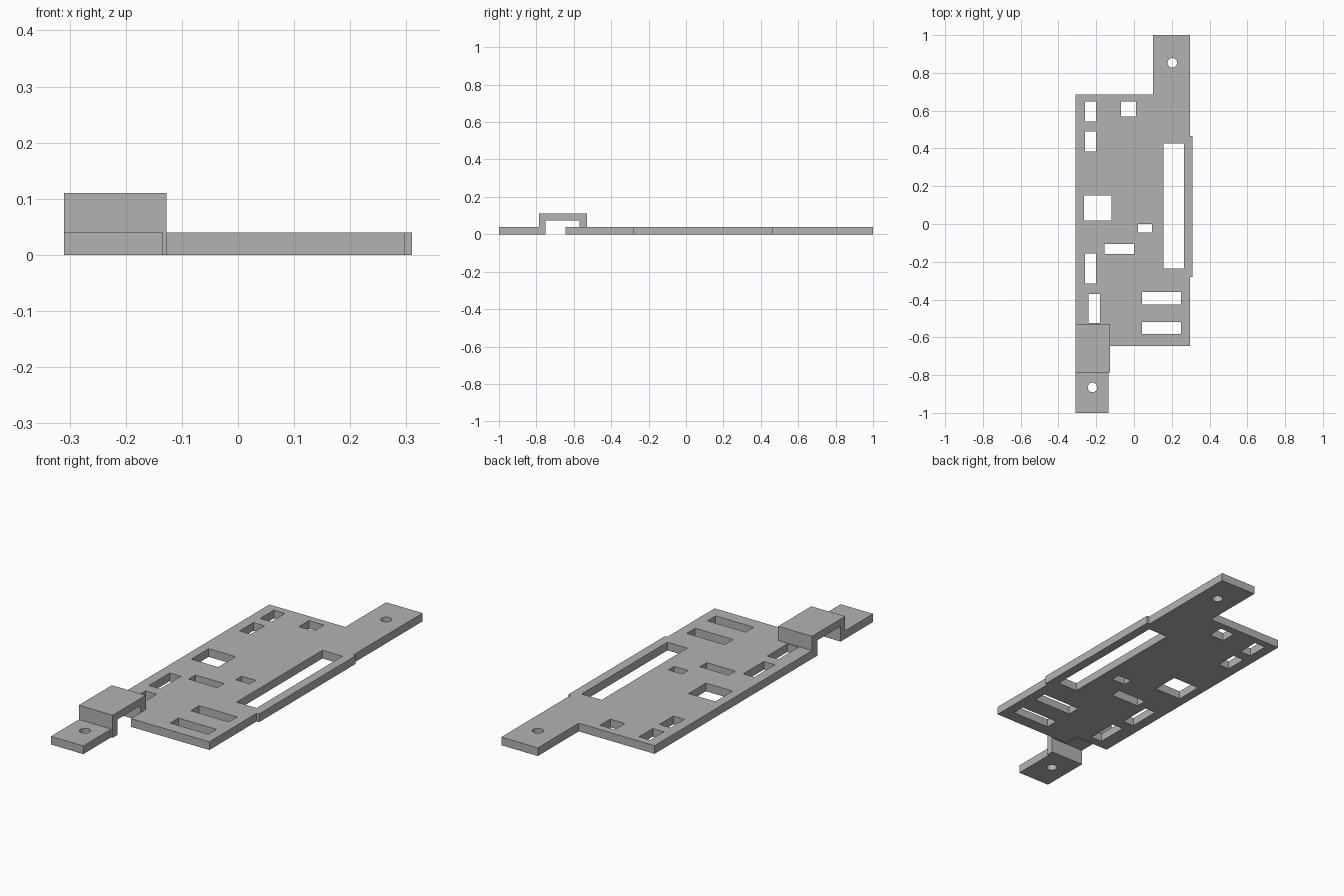
import bpy, bmesh, math
from mathutils import Vector

if "Cube" in bpy.data.objects:
    bpy.data.objects.remove(bpy.data.objects["Cube"])

T = 0.04  # sheet thickness

grey = bpy.data.materials.new("plain_grey")
grey.diffuse_color = (0.45, 0.45, 0.45, 1)
grey.use_nodes = True
grey.node_tree.nodes["Principled BSDF"].inputs["Base Color"].default_value = grey.diffuse_color


def extrude(name, points, direction):
    """Solid prism from a closed outline pushed along a direction."""
    bm = bmesh.new()
    face = bm.faces.new([bm.verts.new(p) for p in points])
    res = bmesh.ops.extrude_face_region(bm, geom=[face])
    moved = [v for v in res["geom"] if isinstance(v, bmesh.types.BMVert)]
    bmesh.ops.translate(bm, verts=moved, vec=Vector(direction))
    bmesh.ops.recalc_face_normals(bm, faces=bm.faces)
    mesh = bpy.data.meshes.new(name)
    bm.to_mesh(mesh)
    bm.free()
    mesh.materials.append(grey)
    obj = bpy.data.objects.new(name, mesh)
    bpy.context.collection.objects.link(obj)
    return obj


def cut(obj, name, outlines):
    """Punch vertical openings through a part."""
    for i, outline in enumerate(outlines):
        cutter = extrude(f"{name}_{i}", [(x, y, -0.1) for x, y in outline], (0, 0, 0.3))
        cutter.hide_render = True
        cutter.hide_set(True)
        mod = obj.modifiers.new(cutter.name, "BOOLEAN")
        mod.operation = "DIFFERENCE"
        mod.solver = "EXACT"
        mod.object = cutter
    # bake the cuts, then drop the cutters
    graph = bpy.context.evaluated_depsgraph_get()
    baked = bpy.data.meshes.new_from_object(obj.evaluated_get(graph))
    cutters = [m.object for m in obj.modifiers]
    obj.modifiers.clear()
    obj.data = baked
    for c in cutters:
        bpy.data.objects.remove(c)


def rect(x0, x1, y0, y1):
    return [(x0, y0), (x1, y0), (x1, y1), (x0, y1)]


def circle(cx, cy, r=0.025, n=32):
    return [(cx + r * math.cos(2 * math.pi * i / n),
             cy + r * math.sin(2 * math.pi * i / n)) for i in range(n)]


# Main plate with rear mounting tab, side lip and a notch at the front left
L, R, LIP, NOTCH = -0.31, 0.297, 0.31, -0.127
outline = [(L, -0.53), (NOTCH, -0.53), (NOTCH, -0.645), (R, -0.645),
           (R, -0.28), (LIP, -0.28), (LIP, 0.465), (R, 0.465),
           (R, 1.0), (0.10, 1.0), (0.10, 0.685), (L, 0.685)]
plate = extrude("main_plate", [(x, y, 0) for x, y in outline], (0, 0, T))

# Rectangular openings and the rear screw hole
cut(plate, "opening", [
    rect(-0.26, -0.20, 0.542, 0.648),
    rect(-0.26, -0.20, 0.383, 0.49),
    rect(-0.07, 0.01, 0.57, 0.648),
    rect(-0.265, -0.12, 0.018, 0.152),
    rect(0.02, 0.095, -0.045, 0.0),
    rect(-0.155, 0.0, -0.16, -0.107),
    rect(-0.26, -0.20, -0.315, -0.155),
    rect(-0.24, -0.18, -0.525, -0.37),
    rect(0.042, 0.248, -0.425, -0.36),
    rect(0.042, 0.248, -0.583, -0.52),
    rect(0.157, 0.265, -0.235, 0.427),
    circle(0.203, 0.853),
])

# Raised bridge joining the plate to the front tab
profile = [(-0.785, 0), (-0.75, 0), (-0.75, 0.075), (-0.57, 0.075),
           (-0.57, 0), (-0.53, 0), (-0.53, 0.11), (-0.785, 0.11)]
extrude("bridge", [(L, y, z) for y, z in profile], (NOTCH - L, 0, 0))

# Front mounting tab with screw hole
tab = extrude("front_tab", [(x, y, 0) for x, y in rect(L, -0.135, -1.0, -0.785)], (0, 0, T))
cut(tab, "screw_hole", [circle(-0.22, -0.865)])
